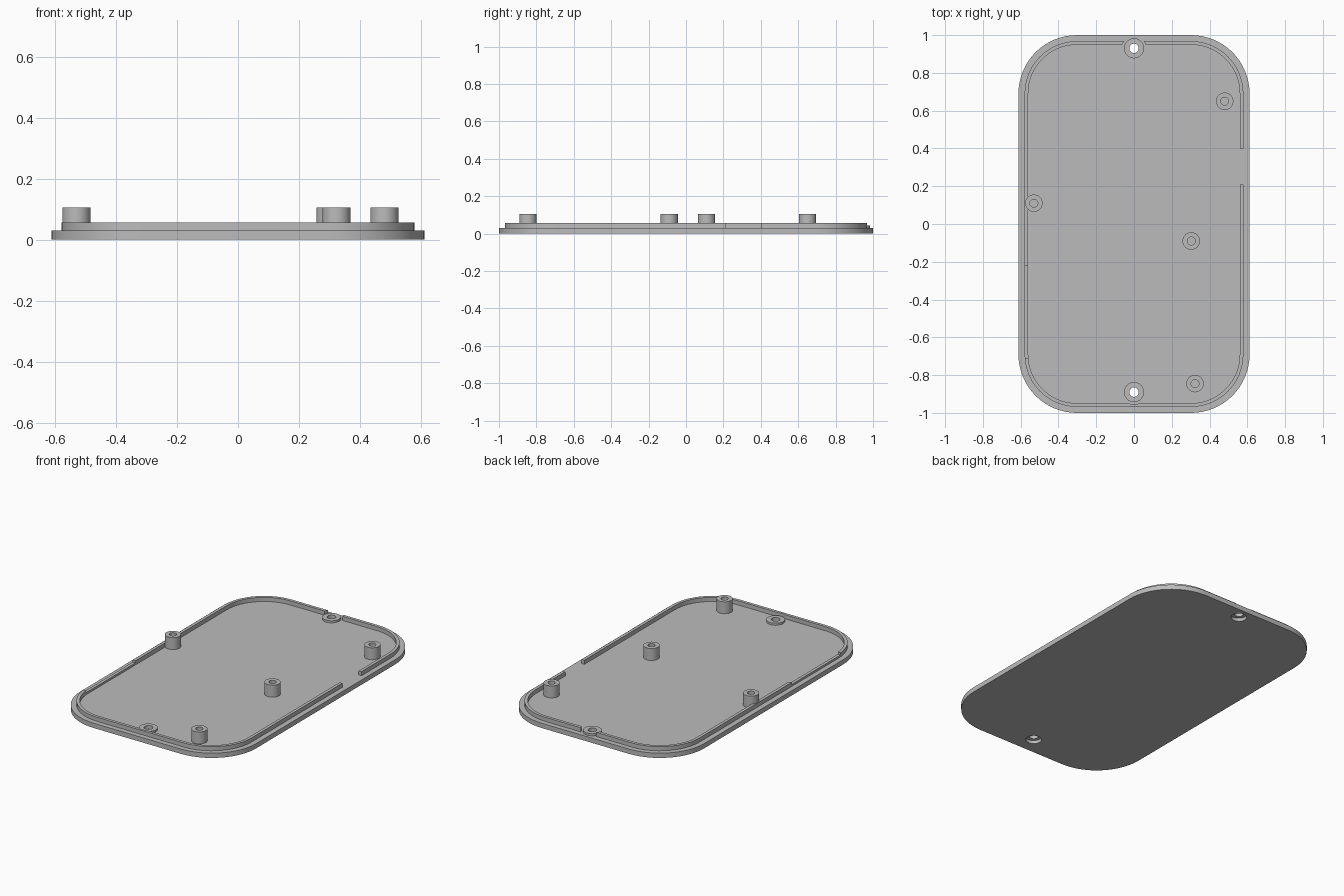
import bpy, bmesh, math

if "Cube" in bpy.data.objects:
    bpy.data.objects.remove(bpy.data.objects["Cube"])

grey = bpy.data.materials.new("plain grey")
grey.use_nodes = True
colour = (0.5, 0.5, 0.5, 1)
grey.diffuse_color = colour
grey.node_tree.nodes["Principled BSDF"].inputs["Base Color"].default_value = colour

FLOOR, LIP_TOP, LOW_LIP = 0.03, 0.056, 0.043


def finish(name, bm):
    bmesh.ops.recalc_face_normals(bm, faces=bm.faces)
    mesh = bpy.data.meshes.new(name)
    bm.to_mesh(mesh)
    bm.free()
    obj = bpy.data.objects.new(name, mesh)
    obj.data.materials.append(grey)
    bpy.context.collection.objects.link(obj)
    return obj


def rounded_slab(name, hx, hy, radius, z0, z1, steps=16):
    bm = bmesh.new()
    verts = []
    for quarter, (sx, sy) in enumerate([(1, 1), (-1, 1), (-1, -1), (1, -1)]):
        for i in range(steps + 1):
            a = math.pi / 2 * (quarter + i / steps)
            verts.append(bm.verts.new((sx * (hx - radius) + radius * math.cos(a),
                                       sy * (hy - radius) + radius * math.sin(a), z0)))
    face = bm.faces.new(verts)
    top = bmesh.ops.extrude_face_region(bm, geom=[face], use_keep_orig=True)
    moved = [g for g in top["geom"] if isinstance(g, bmesh.types.BMVert)]
    bmesh.ops.translate(bm, verts=moved, vec=(0, 0, z1 - z0))
    return finish(name, bm)


def lathe(name, profile, x, y, sides=40):
    # Closed (radius, z) profile swept around a vertical axis
    bm = bmesh.new()
    rings = []
    for i in range(sides):
        a = 2 * math.pi * i / sides
        rings.append([bm.verts.new((x + r * math.cos(a), y + r * math.sin(a), z))
                      for r, z in profile])
    n = len(profile)
    for i in range(sides):
        p, q = rings[i], rings[(i + 1) % sides]
        for k in range(n):
            m = (k + 1) % n
            bm.faces.new((p[k], q[k], q[m], p[m]))
    bmesh.ops.remove_doubles(bm, verts=bm.verts, dist=1e-5)
    return finish(name, bm)


def rod(x, y, radius, z0, z1):
    bm = bmesh.new()
    bmesh.ops.create_cone(bm, cap_ends=True, segments=40, radius1=radius,
                          radius2=radius, depth=z1 - z0)
    bmesh.ops.translate(bm, verts=bm.verts, vec=(x, y, (z0 + z1) / 2))
    return finish("cutter", bm)


def block(x0, x1, y0, y1, z0, z1):
    bm = bmesh.new()
    bmesh.ops.create_cube(bm, size=1)
    bmesh.ops.scale(bm, verts=bm.verts, vec=(x1 - x0, y1 - y0, z1 - z0))
    bmesh.ops.translate(bm, verts=bm.verts,
                        vec=((x0 + x1) / 2, (y0 + y1) / 2, (z0 + z1) / 2))
    return finish("cutter", bm)


def cut(obj, cutters):
    bpy.context.view_layer.objects.active = obj
    for cutter in cutters:
        cutter.hide_render = True
        mod = obj.modifiers.new("cut", "BOOLEAN")
        mod.operation, mod.solver, mod.object = "DIFFERENCE", "EXACT", cutter
        bpy.ops.object.modifier_apply(modifier=mod.name)
        bpy.data.objects.remove(cutter)


screw_holes = [("back", 0, 0.93), ("front", 0, -0.89)]

# Base plate with screw openings
plate = rounded_slab("base_plate", 0.612, 1.0, 0.31, 0, FLOOR)
cut(plate, [rod(x, y, 0.045, -0.1, 0.1) for _, x, y in screw_holes])

# Raised lip: a ring relieved around the screws, with a side gap and a low stretch
lip = rounded_slab("raised_lip", 0.579, 0.968, 0.277, FLOOR, LIP_TOP)
cut(lip, [rounded_slab("cutter", 0.56, 0.949, 0.258, -0.1, 0.2)]
    + [rod(x, y, 0.065, -0.1, 0.2) for _, x, y in screw_holes]
    + [block(0.5, 0.7, 0.21, 0.40, -0.1, 0.2),
       block(-0.7, -0.5, -0.71, -0.22, LOW_LIP, 0.2)])

parts = [plate, lip]

# Screw bosses with a recessed seat underneath
for side, x, y in screw_holes:
    parts.append(lathe(side + "_screw_boss", [
        (0.025, 0.02), (0.025, 0.043), (0.053, 0.043),
        (0.053, FLOOR), (0.045, FLOOR), (0.045, 0.02)], x, y))

# Hollow standoffs
for name, x, y in [("back_left", 0.48, 0.65), ("right", -0.53, 0.11),
                   ("middle", 0.303, -0.09), ("front_left", 0.323, -0.845)]:
    parts.append(lathe(name + "_standoff", [
        (0, FLOOR), (0.046, FLOOR), (0.046, 0.105),
        (0.021, 0.105), (0.021, 0.04), (0, 0.04)], x, y))

# Smooth curved walls, sharp rims
bpy.ops.object.select_all(action="DESELECT")
for obj in parts:
    obj.select_set(True)
bpy.context.view_layer.objects.active = plate
bpy.ops.object.shade_smooth_by_angle(angle=math.radians(30))
